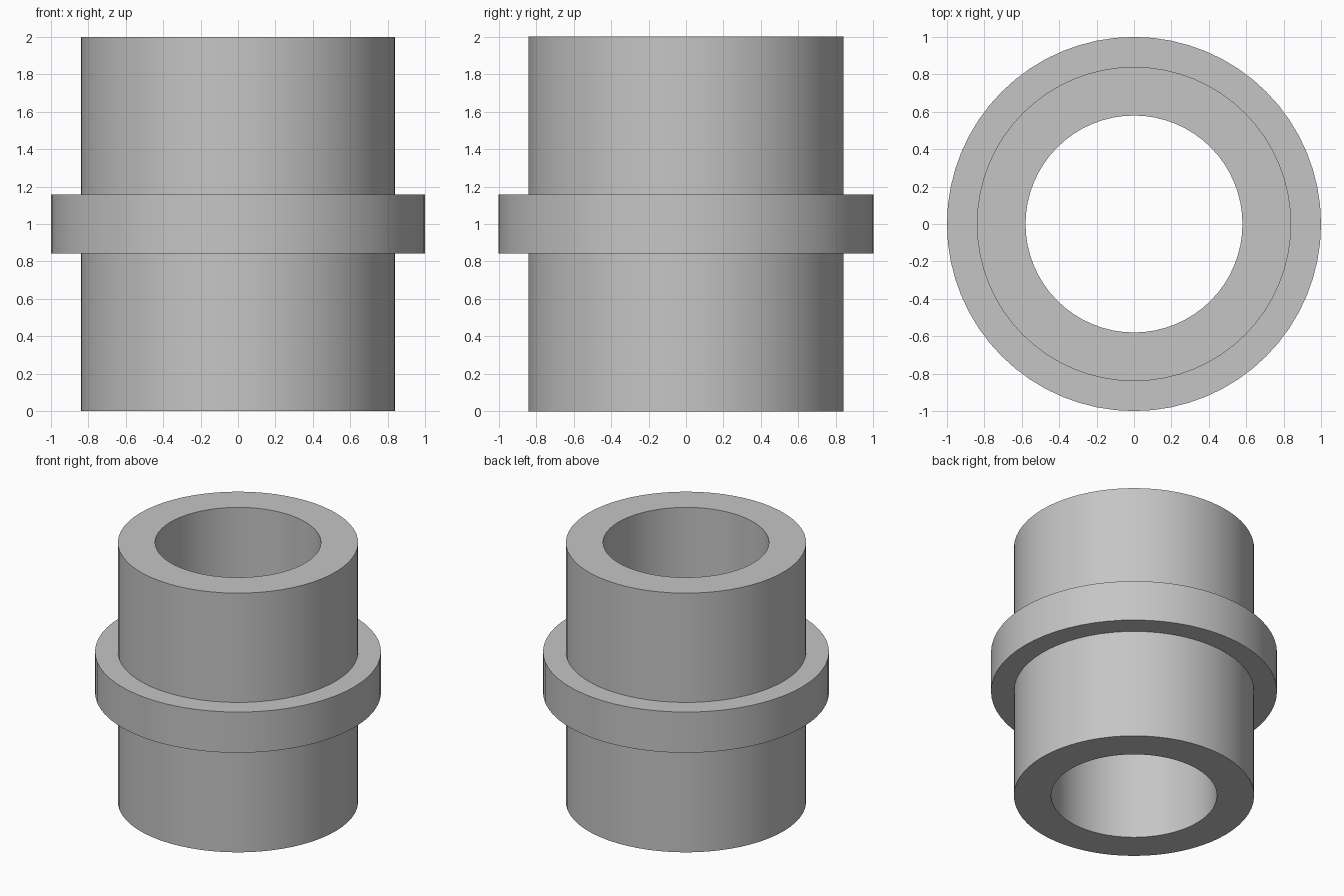
import bpy
import bmesh
import math

cube = bpy.data.objects.get("Cube")
if cube:
    bpy.data.objects.remove(cube, do_unlink=True)

SEGMENTS = 64

# Plain grey for the whole part
grey = bpy.data.materials.new("plain_grey")
grey.use_nodes = True
colour = (0.56, 0.56, 0.56, 1)
grey.diffuse_color = colour
grey.node_tree.nodes["Principled BSDF"].inputs["Base Color"].default_value = colour


def lathe(name, profile):
    """Turn a closed (radius, height) profile around the z axis."""
    bm = bmesh.new()
    rings = []
    for i in range(SEGMENTS):
        a = math.tau * i / SEGMENTS
        rings.append([bm.verts.new((r * math.cos(a), r * math.sin(a), z)) for r, z in profile])
    for i, ring in enumerate(rings):
        following = rings[(i + 1) % SEGMENTS]
        for j in range(len(profile)):
            k = (j + 1) % len(profile)
            bm.faces.new((ring[j], following[j], following[k], ring[k]))
    bmesh.ops.recalc_face_normals(bm, faces=bm.faces)
    mesh = bpy.data.meshes.new(name)
    bm.to_mesh(mesh)
    bm.free()
    mesh.materials.append(grey)
    obj = bpy.data.objects.new(name, mesh)
    bpy.context.collection.objects.link(obj)
    bpy.ops.object.select_all(action="DESELECT")
    obj.select_set(True)
    bpy.context.view_layer.objects.active = obj
    bpy.ops.object.shade_smooth_by_angle(angle=math.radians(30))
    return obj


# Tube with a raised collar at mid height, as one closed solid
bore, tube, collar = 0.58, 0.84, 1.0
low, high, top = 0.843, 1.157, 2.0
lathe("collared_sleeve", [
    (bore, 0), (tube, 0), (tube, low), (collar, low),
    (collar, high), (tube, high), (tube, top), (bore, top),
])
